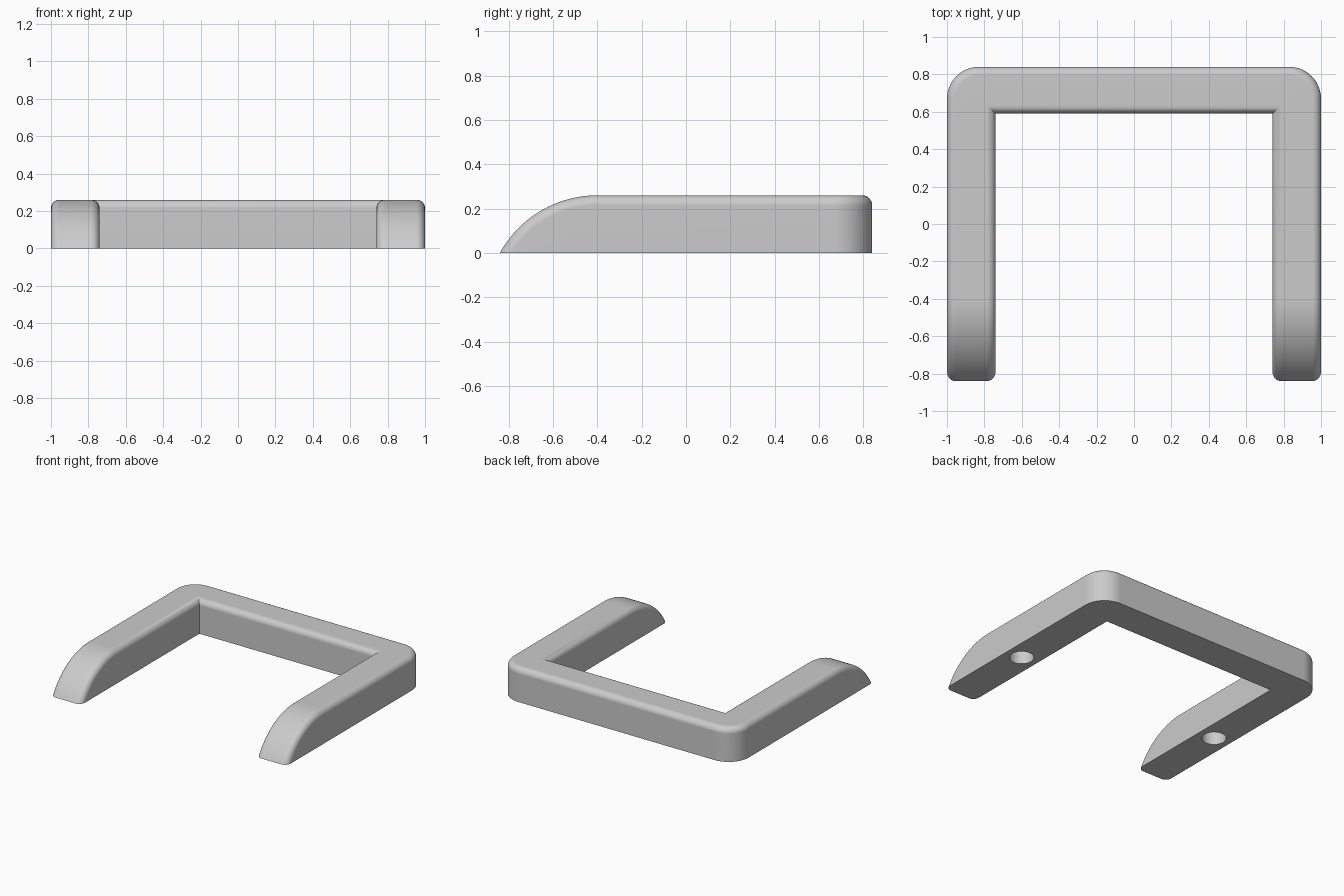
import bpy, bmesh
from math import sin, cos, pi, radians
from mathutils import Matrix

cube = bpy.data.objects.get("Cube")
if cube:
    bpy.data.objects.remove(cube)

HEIGHT, HALF_X, HALF_Y = 0.26, 1.0, 0.84
INNER_X, INNER_Y = 0.74, 0.59        # inside walls of the legs and back bar
FILLET, CORNER = 0.045, 0.17         # top edge rounding, rear corner rounding
NOSE_Y = -0.4                        # where the legs start curving down
NOSE_R = ((HALF_Y + NOSE_Y) ** 2 + HEIGHT ** 2) / (2 * HEIGHT)
STEPS = 8
BELOW = -0.4                         # walls run down here, then get trimmed

# Rounded top edge as (inset from wall, depth below top)
edge = [(FILLET * (1 - cos(t)), FILLET * (1 - sin(t)))
        for t in (k * pi / 2 / STEPS for k in range(STEPS + 1))]


def section(place):
    """One cross-section from outer foot over the top to inner foot."""
    outer = [place(True, d, h) for d, h in edge]
    inner = [place(False, d, h) for d, h in reversed(edge)]
    foot = lambda p: (p[0], p[1], BELOW)
    return [foot(outer[0])] + outer + inner + [foot(inner[-1])]


def nose_section(a):
    def place(outer, d, h):
        x = HALF_X - d if outer else INNER_X + d
        return (x, NOSE_Y - (NOSE_R - h) * sin(a),
                HEIGHT - NOSE_R + (NOSE_R - h) * cos(a))
    return section(place)


def corner_section(a):
    def place(outer, d, h):
        if not outer:
            return (INNER_X + d, INNER_Y + d, HEIGHT - h)
        return (HALF_X - CORNER + (CORNER - d) * cos(a),
                HALF_Y - CORNER + (CORNER - d) * sin(a), HEIGHT - h)
    return section(place)


# Left half runs from the nose tip to the rear corner; the right half mirrors it
half = [nose_section(radians(80 - 80 * k / 24)) for k in range(25)]
half += [corner_section(pi / 2 * k / 12) for k in range(13)]
other = [[(-x, y, z) for x, y, z in s] for s in reversed(half)]

bm = bmesh.new()
rings = [[bm.verts.new(p) for p in s] for s in half + other]
for a, b in zip(rings, rings[1:]):
    n = len(a)
    for i in range(n):
        j = (i + 1) % n
        bm.faces.new((a[i], a[j], b[j], b[i]))
bm.faces.new(rings[0])
bm.faces.new(rings[-1])
bmesh.ops.remove_doubles(bm, verts=bm.verts, dist=1e-5)

# Trim flat at the ground and close the underside
cut = bmesh.ops.bisect_plane(bm, geom=bm.verts[:] + bm.edges[:] + bm.faces[:],
                             plane_co=(0, 0, 0), plane_no=(0, 0, 1),
                             clear_inner=True)["geom_cut"]
bmesh.ops.contextual_create(
    bm, geom=[e for e in cut if isinstance(e, bmesh.types.BMEdge)])
bmesh.ops.recalc_face_normals(bm, faces=bm.faces)
mesh = bpy.data.meshes.new("handle_frame")
bm.to_mesh(mesh)
bm.free()
frame = bpy.data.objects.new("handle_frame", mesh)
bpy.context.collection.objects.link(frame)

grey = bpy.data.materials.new("plain grey")
grey.use_nodes = True
colour = (0.6, 0.6, 0.6, 1)
grey.diffuse_color = colour
grey.node_tree.nodes["Principled BSDF"].inputs["Base Color"].default_value = colour
mesh.materials.append(grey)

# Blind mounting holes in the underside of each leg
drill_mesh = bpy.data.meshes.new("hole_cutter")
bm = bmesh.new()
for side in (-1, 1):
    bmesh.ops.create_cone(bm, cap_ends=True, segments=40, radius1=0.085,
                          radius2=0.085, depth=0.36,
                          matrix=Matrix.Translation((side * 0.87, -0.175, 0)))
bm.to_mesh(drill_mesh)
bm.free()
drill_mesh.materials.append(grey)
drill = bpy.data.objects.new("hole_cutter", drill_mesh)
bpy.context.collection.objects.link(drill)
drill.hide_render = True

bpy.ops.object.select_all(action="DESELECT")
bpy.context.view_layer.objects.active = frame
frame.select_set(True)
holes = frame.modifiers.new("mounting_holes", "BOOLEAN")
holes.operation, holes.solver, holes.object = "DIFFERENCE", "EXACT", drill
bpy.ops.object.modifier_apply(modifier=holes.name)
bpy.data.objects.remove(drill)

bpy.ops.object.shade_smooth_by_angle(angle=radians(30))
soft = frame.modifiers.new("flat_face_normals", "WEIGHTED_NORMAL")
soft.keep_sharp = True
